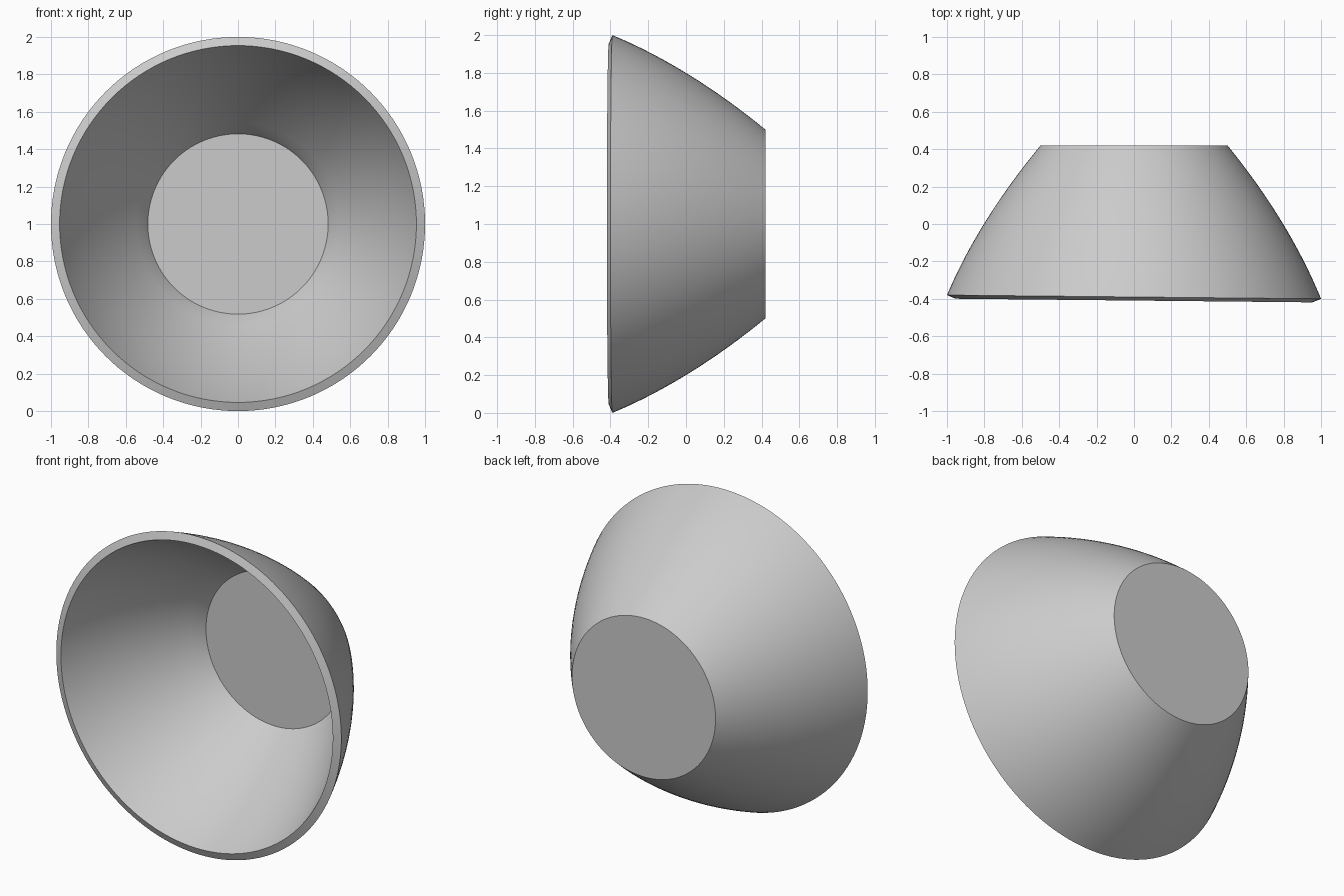
import bpy, bmesh, math

if "Cube" in bpy.data.objects:
    bpy.data.objects.remove(bpy.data.objects["Cube"])

SIDES, RINGS, WALL = 128, 16, 0.05
BACK, RIM = 0.42, -0.39


def radius(y):
    return 0.8 - 0.61 * y - 0.248 * y * y


# Outer wall from the flat back to the rim, and its inward offset
outer, inner = [], []
for i in range(RINGS + 1):
    y = BACK + (RIM - BACK) * i / RINGS
    outer.append((radius(y), y))
    slope = -0.61 - 0.496 * y
    k = WALL / math.hypot(1, slope)
    inner.append((radius(y) - k, y + slope * k))

# Trim the inner wall at the floor
floor_y = BACK - WALL
inner = [p for p in inner if p[1] < floor_y - 0.01]
profile = outer + inner[::-1] + [(0.482, floor_y)]

# Spin the profile about the y axis, with the rim very slightly tilted
bm = bmesh.new()
loops = []
for r, y in profile:
    lean = 0.01 * (BACK - y) / (BACK - RIM) if y < floor_y - 0.001 else 0
    loop = []
    for j in range(SIDES):
        a = 2 * math.pi * j / SIDES
        x = r * math.cos(a)
        loop.append(bm.verts.new((x, y - lean * x, 1 + r * math.sin(a))))
    loops.append(loop)
for a, b in zip(loops, loops[1:]):
    for j in range(SIDES):
        k = (j + 1) % SIDES
        bm.faces.new((a[j], a[k], b[k], b[j]))

# Flat outer base and inner floor
bm.faces.new(loops[0])
bm.faces.new(loops[-1])
bmesh.ops.recalc_face_normals(bm, faces=bm.faces)

mesh = bpy.data.meshes.new("bowl")
bm.to_mesh(mesh)
bm.free()
bowl = bpy.data.objects.new("bowl", mesh)
bpy.context.collection.objects.link(bowl)
bpy.context.view_layer.objects.active = bowl
bowl.select_set(True)
bpy.ops.object.shade_smooth_by_angle(angle=math.radians(30))
